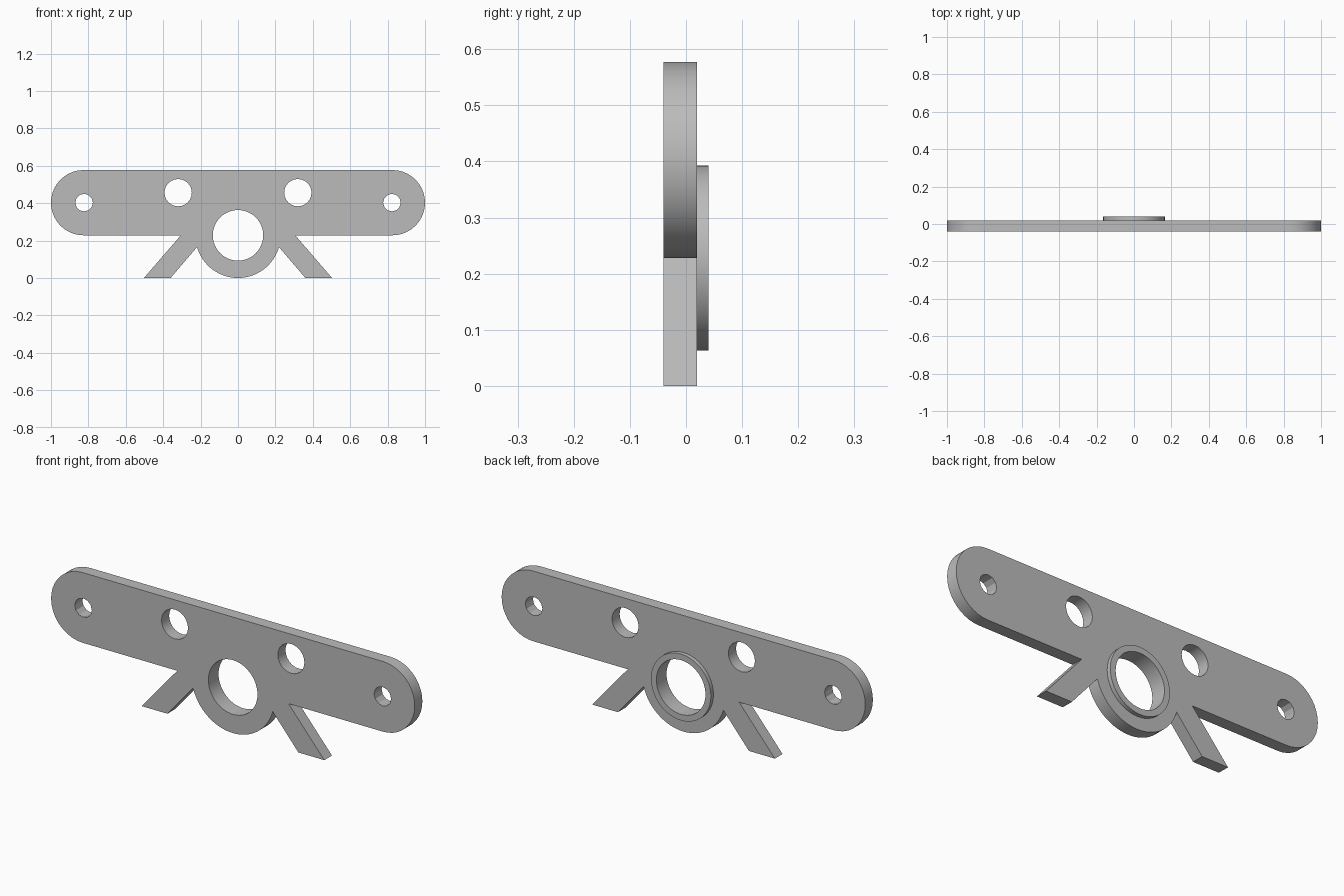
import bpy, bmesh
from math import sin, cos, pi, radians, sqrt, asin
from mathutils import Vector

cube = bpy.data.objects.get("Cube")
if cube:
    bpy.data.objects.remove(cube, do_unlink=True)

grey = bpy.data.materials.new("plain grey")
grey.use_nodes = True
grey.diffuse_color = (0.5, 0.5, 0.5, 1)
grey.node_tree.nodes["Principled BSDF"].inputs["Base Color"].default_value = (0.5, 0.5, 0.5, 1)


def arc(cx, cz, r, start, end, steps):
    """Points along an arc, in radians, both ends included."""
    return [(cx + r * cos(start + (end - start) * i / steps),
             cz + r * sin(start + (end - start) * i / steps)) for i in range(steps + 1)]


def circle(cx, cz, r, sides):
    return arc(cx, cz, r, 0, 2 * pi, sides)[:-1]


def plate(name, loops, y0, y1):
    """Fill an outline with holes and thicken it from y0 to y1."""
    bm = bmesh.new()
    for loop in loops:
        verts = [bm.verts.new((x, y0, z)) for x, z in loop]
        for a, b in zip(verts, verts[1:] + verts[:1]):
            bm.edges.new((a, b))
    bmesh.ops.triangle_fill(bm, edges=bm.edges[:], use_beauty=True)
    out = bmesh.ops.extrude_face_region(bm, geom=bm.faces[:], use_keep_orig=True)
    moved = [g for g in out["geom"] if isinstance(g, bmesh.types.BMVert)]
    bmesh.ops.translate(bm, verts=moved, vec=Vector((0, y1 - y0, 0)))
    bmesh.ops.recalc_face_normals(bm, faces=bm.faces[:])
    mesh = bpy.data.meshes.new(name)
    bm.to_mesh(mesh)
    bm.free()
    mesh.materials.append(grey)
    obj = bpy.data.objects.new(name, mesh)
    bpy.context.collection.objects.link(obj)
    bpy.ops.object.select_all(action='DESELECT')
    obj.select_set(True)
    bpy.context.view_layer.objects.active = obj
    bpy.ops.object.shade_smooth_by_angle(angle=radians(25))
    return obj


# Main dimensions
top, bar_bottom = 0.577, 0.228
bar_r = (top - bar_bottom) / 2
bar_z = (top + bar_bottom) / 2
boss_r = boss_z = 0.228
hole_r = 0.135
notch_z = 0.165
notch = asin((notch_z - boss_z) / boss_r)

# Right half of the outline, from boss bottom round to the bar top
half = arc(0, boss_z, boss_r, -pi / 2, notch, 16)
half += [(0.36, 0), (0.503, 0), (0.306, bar_bottom)]
half += arc(1 - bar_r, bar_z, bar_r, -pi / 2, pi / 2, 20)
outline = half + [(-x, z) for x, z in reversed(half[1:])]

# Bracket plate with its bolt holes and central bore
loops = [outline, circle(0, boss_z, hole_r, 48)]
for side in (-1, 1):
    loops.append(circle(side * 0.823, 0.403, 0.047, 12))
    loops.append(circle(side * 0.32, 0.456, 0.073, 24))
plate("bracket_plate", loops, -0.04, 0.02)

# Raised collar around the bore on the back
plate("bore_collar", [circle(0, boss_z, 0.165, 48), circle(0, boss_z, hole_r, 48)], 0.02, 0.04)
